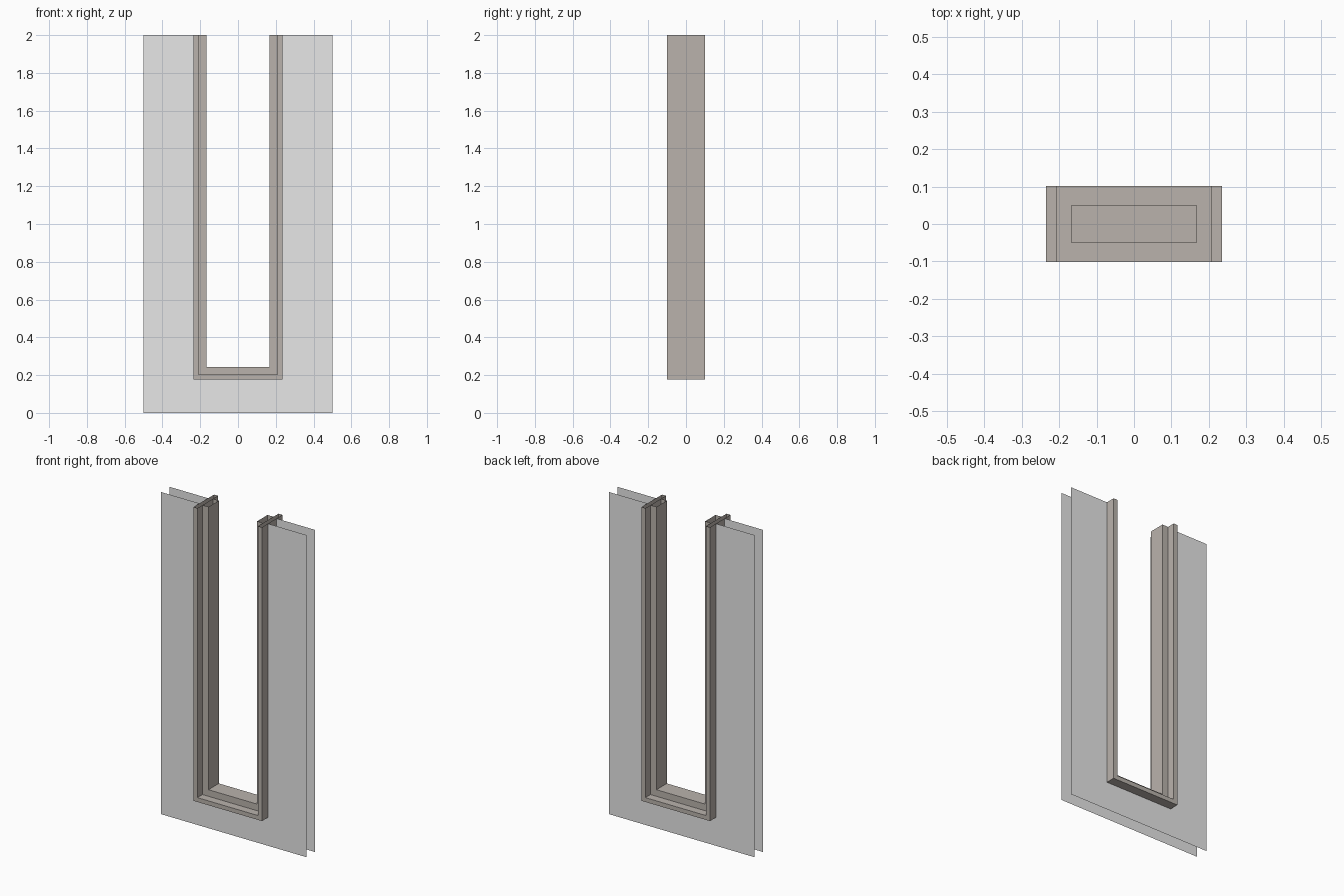
import bpy, bmesh

if "Cube" in bpy.data.objects:
    bpy.data.objects.remove(bpy.data.objects["Cube"])

TOP = 2.0          # height of the open upper end
OUTER = 0.235      # half width of the frame
STEP = 0.208       # half width where the casing meets the jamb
INNER = 0.167      # half width of the clear opening
WALL_Y = 0.042     # distance of each wall skin from the centre


def material(name, rgb):
    m = bpy.data.materials.new(name)
    m.diffuse_color = (*rgb, 1)
    m.use_nodes = True
    m.node_tree.nodes["Principled BSDF"].inputs["Base Color"].default_value = m.diffuse_color
    return m


def u_path(u):
    # U-shaped line at half width u, with its mitred lower corners
    z = 0.411 - u
    return [(-u, TOP), (-u, z), (u, z), (u, TOP)]


def make_object(name, rows, closed, mat):
    # Skin neighbouring rows of points with quads
    bm = bmesh.new()
    rings = [[bm.verts.new(p) for p in row] for row in rows]
    n = len(rings)
    for i in range(n if closed else n - 1):
        a, b = rings[i], rings[(i + 1) % n]
        for j in range(len(a) - 1):
            bm.faces.new((a[j], a[j + 1], b[j + 1], b[j]))
    mesh = bpy.data.meshes.new(name)
    bm.to_mesh(mesh)
    bm.free()
    mesh.materials.append(mat)
    ob = bpy.data.objects.new(name, mesh)
    bpy.context.collection.objects.link(ob)


def sweep(name, section, closed, mat):
    rows = [[(x, y, z) for x, z in u_path(u)] for u, y in section]
    make_object(name, rows, closed, mat)


wall_grey = material("wall grey", (0.8, 0.8, 0.8))
frame_taupe = material("frame taupe", (0.49, 0.45, 0.415))

# Two thin wall skins, each with a slot open at the top
for name, y in (("front_wall", -WALL_Y), ("back_wall", WALL_Y)):
    outside = [(-0.5, y, TOP), (-0.5, y, 0), (0.5, y, 0), (0.5, y, TOP)]
    slot = [(x, y, z) for x, z in u_path(OUTER)]
    rows = [outside, slot] if y < 0 else [slot, outside]
    make_object(name, rows, False, wall_grey)

# Wide outer casing and narrow inner jamb, both open at their upper ends
sweep("casing", [(OUTER, -0.101), (STEP, -0.101), (STEP, 0.101), (OUTER, 0.101)],
      True, frame_taupe)
sweep("jamb", [(STEP, -0.051), (INNER, -0.051), (INNER, 0.051), (STEP, 0.051)],
      False, frame_taupe)
